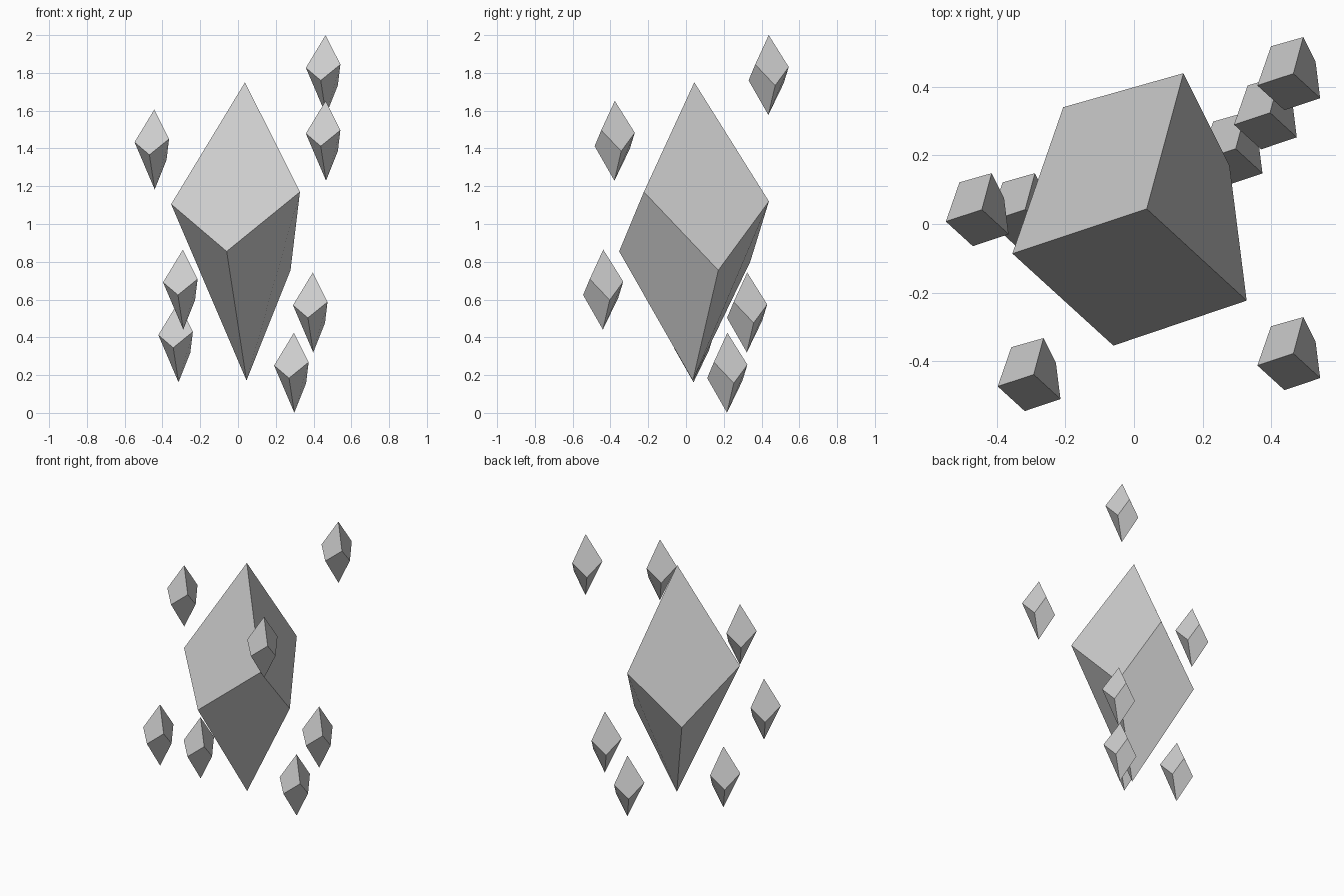
import bpy

if "Cube" in bpy.data.objects:
    bpy.data.objects.remove(bpy.data.objects["Cube"])

# Crystal profile: a skewed six-sided rhombohedron, given relative to its top tip
TIP = (0.037, 0.044, 1.75)
UPPER = [(-0.354, -0.086, 1.105), (0.328, -0.223, 1.17), (0.144, 0.439, 1.12)]
LOWER = [(-0.060, -0.354, 0.855), (0.278, 0.171, 0.755), (-0.206, 0.340, 0.80)]
BASE = (0.045, 0.036, 0.172)


def crystal(name, tip, scale):
    pts = [TIP] + UPPER + LOWER + [BASE]
    verts = [tuple((p[i] - TIP[i]) * scale for i in range(3)) for p in pts]
    faces = []
    for i in range(3):
        j = (i + 1) % 3
        faces.append((0, 1 + i, 4 + i, 1 + j))      # upper facet
        faces.append((7, 4 + j, 1 + j, 4 + i))      # lower facet
    mesh = bpy.data.meshes.new(name)
    mesh.from_pydata(verts, [], faces)
    mesh.update()
    obj = bpy.data.objects.new(name, mesh)
    obj.location = tip
    bpy.context.collection.objects.link(obj)
    return obj


# Large central crystal
crystal("main_crystal", TIP, 1.0)

# Small floating shards around it, placed by their top tips
shard_tips = [
    (0.464, 0.438, 2.0),
    (0.464, -0.377, 1.652),
    (-0.443, 0.042, 1.606),
    (-0.292, -0.438, 0.864),
    (-0.317, 0.042, 0.585),
    (0.396, 0.324, 0.743),
    (0.296, 0.219, 0.424),
]
for n, tip in enumerate(shard_tips, 1):
    crystal(f"small_shard_{n}", tip, 0.268)
